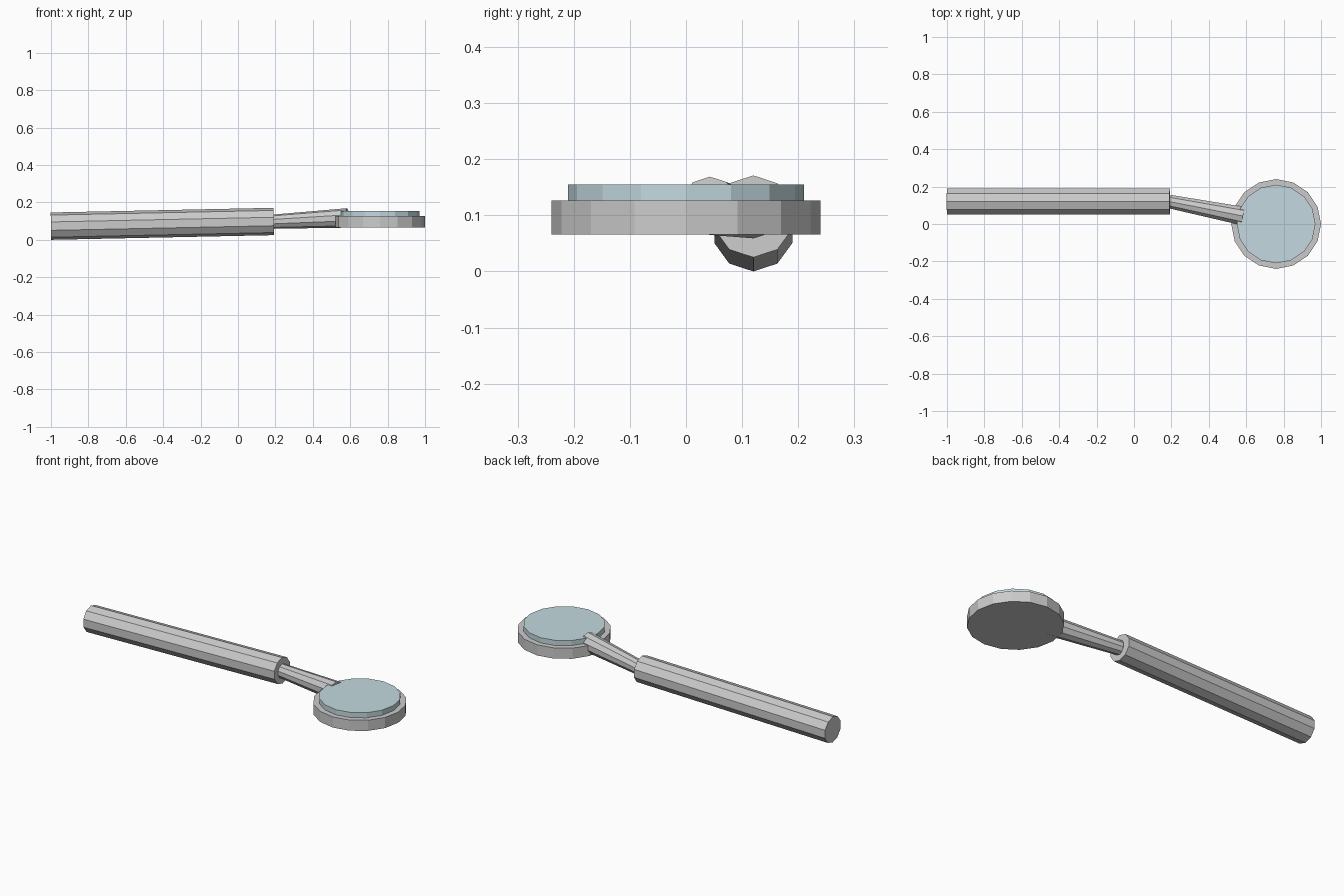
import bpy, bmesh, math
from mathutils import Vector

if "Cube" in bpy.data.objects:
    bpy.data.objects.remove(bpy.data.objects["Cube"])


def rod(name, start, end, r1, r2, sides, up):
    """Capped, flat-shaded prism or cone between two points, with a corner toward 'up'."""
    a, b = Vector(start), Vector(end)
    axis = (b - a).normalized()
    up = Vector(up)
    v = (up - axis * up.dot(axis)).normalized()
    u = v.cross(axis)
    bm = bmesh.new()
    rings = []
    for centre, r in ((a, r1), (b, r2)):
        ring = []
        for i in range(sides):
            t = 2 * math.pi * i / sides
            ring.append(bm.verts.new(centre + r * (math.cos(t) * v + math.sin(t) * u)))
        rings.append(ring)
    lo, hi = rings
    bm.faces.new(lo)
    bm.faces.new(hi)
    for i in range(sides):
        j = (i + 1) % sides
        bm.faces.new((lo[i], lo[j], hi[j], hi[i]))
    bmesh.ops.recalc_face_normals(bm, faces=bm.faces)
    mesh = bpy.data.meshes.new(name)
    bm.to_mesh(mesh)
    bm.free()
    obj = bpy.data.objects.new(name, mesh)
    bpy.context.collection.objects.link(obj)
    return obj


# Long grip, rising slightly toward the head
rod("handle", (-1.0, 0.12, 0.073), (0.192, 0.12, 0.098), 0.073, 0.073, 10, (0, 0, 1))

# Angled neck, widening into the head
rod("neck", (0.19, 0.12, 0.097), (0.585, 0.042, 0.117), 0.038, 0.052, 10, (0, 0, 1))

# Round head
rod("head_backing", (0.76, 0, 0.066), (0.76, 0, 0.126), 0.24, 0.24, 16, (1, 0, 0))

# Mirror glass
glass = rod("mirror_glass", (0.76, 0, 0.115), (0.76, 0, 0.155), 0.21, 0.21, 16, (1, 0, 0))
mat = bpy.data.materials.new("pale_blue_glass")
mat.diffuse_color = (0.55, 0.70, 0.75, 1)
mat.use_nodes = True
mat.node_tree.nodes["Principled BSDF"].inputs["Base Color"].default_value = mat.diffuse_color
glass.data.materials.append(mat)
